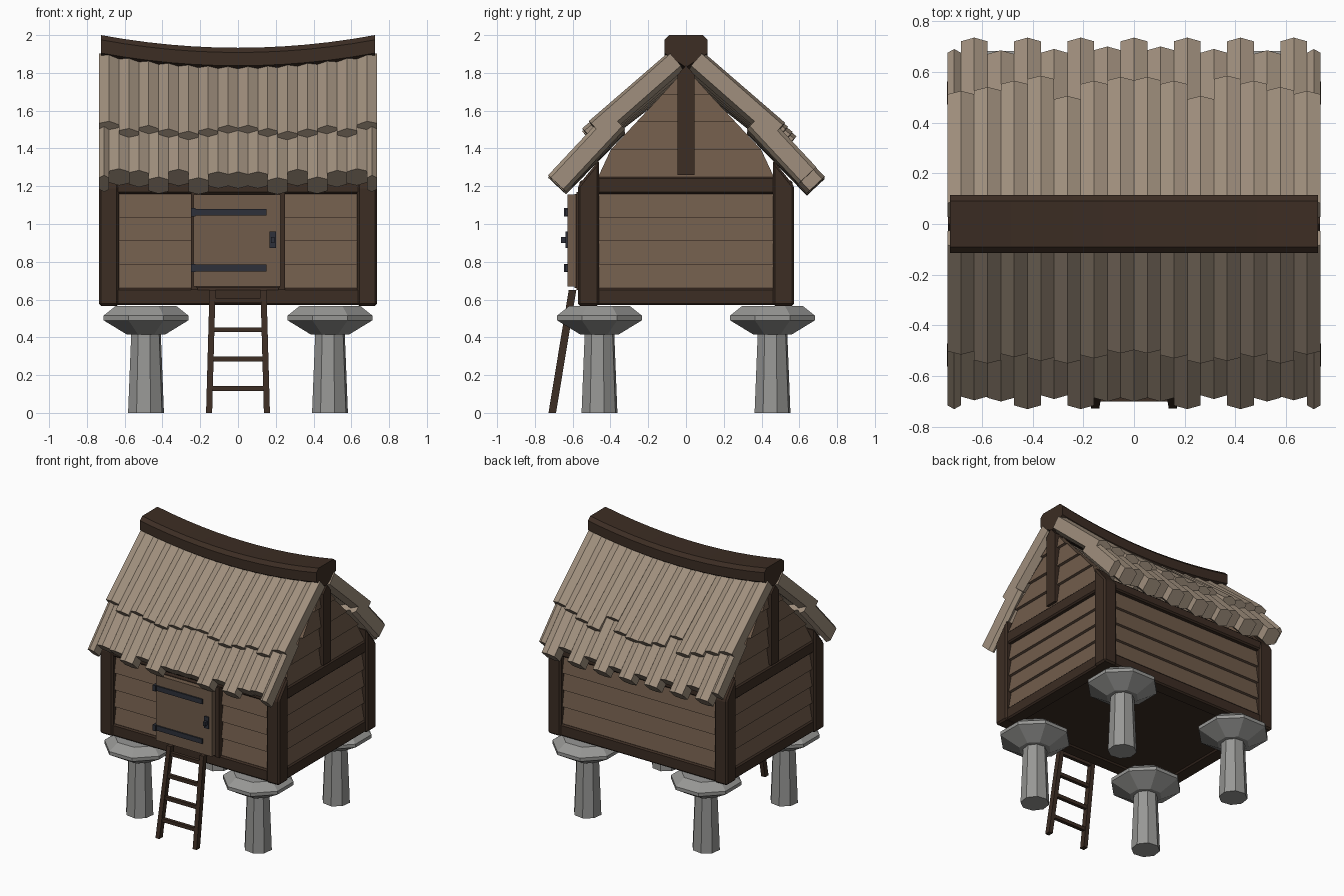
import bpy, bmesh, math
from mathutils import Vector

cube = bpy.data.objects.get("Cube")
if cube:
    bpy.data.objects.remove(cube, do_unlink=True)


def material(name, r, g, b):
    m = bpy.data.materials.new(name)
    m.use_nodes = True
    m.diffuse_color = (r, g, b, 1)
    m.node_tree.nodes["Principled BSDF"].inputs["Base Color"].default_value = (r, g, b, 1)
    return m


ROOF = material("weathered roof wood", 0.35, 0.275, 0.205)
WALL = material("wall wood", 0.165, 0.107, 0.07)
BEAM = material("dark beam wood", 0.045, 0.026, 0.017)
STONE = material("grey stone", 0.31, 0.31, 0.3)
IRON = material("dark iron", 0.027, 0.03, 0.042)


def loft(name, rings, mat, bevel=0):
    """Join equal rings of points into a capped solid."""
    bm = bmesh.new()
    loops = [[bm.verts.new(p) for p in ring] for ring in rings]
    n = len(loops[0])
    for a, b in zip(loops, loops[1:]):
        for i in range(n):
            j = (i + 1) % n
            bm.faces.new((a[i], a[j], b[j], b[i]))
    bm.faces.new(loops[0])
    bm.faces.new(loops[-1])
    bmesh.ops.recalc_face_normals(bm, faces=bm.faces)
    mesh = bpy.data.meshes.new(name)
    bm.to_mesh(mesh)
    bm.free()
    mesh.materials.append(mat)
    ob = bpy.data.objects.new(name, mesh)
    bpy.context.collection.objects.link(ob)
    if bevel:
        mod = ob.modifiers.new("chamfer", "BEVEL")
        mod.width = bevel
        mod.segments = 1
    return ob


def box(name, x0, x1, y0, y1, z0, z1, mat, bevel=0):
    rings = [[(x0, y0, z), (x1, y0, z), (x1, y1, z), (x0, y1, z)] for z in (z0, z1)]
    return loft(name, rings, mat, bevel)


def prism_x(name, pts, x0, x1, mat, bevel=0):
    return loft(name, [[(x, y, z) for y, z in pts] for x in (x0, x1)], mat, bevel)


def roof_limit(z):
    return max((1.82 - z) / 1.07, 0.005)


# Stone stilts with flared caps
def stilt(x, y):
    def ring(r, z, turn):
        return [(x + r * math.cos(turn + i * math.pi / 4),
                 y + r * math.sin(turn + i * math.pi / 4), z) for i in range(8)]
    loft("stilt_column", [ring(0.098, 0, 0.25), ring(0.08, 0.44, 0.25)], STONE)
    cap = [(0.11, 0.415), (0.243, 0.49), (0.243, 0.515), (0.175, 0.565)]
    loft("stilt_cap", [ring(r, z, math.pi / 8) for r, z in cap], STONE)


for sx in (-1, 1):
    for sy in (-1, 1):
        stilt(sx * 0.487, sy * 0.458)

# Dark core behind the boards, also the floor
box("floor_core", -0.68, 0.68, -0.52, 0.52, 0.58, 1.2, BEAM)

# Timber frame
for sx in (-1, 1):
    for sy in (-1, 1):
        prism_x("corner_post", [(sy * 0.46, 0.567), (sy * 0.573, 0.567),
                                (sy * 0.573, 1.2), (sy * 0.46, 1.34)],
                sx * 0.63, sx * 0.737, BEAM, 0.012)
    xs = sorted((sx * 0.62, sx * 0.725))
    box("side_sill", *xs, -0.48, 0.48, 0.57, 0.66, BEAM, 0.01)
    box("side_top_beam", *xs, -0.48, 0.48, 1.16, 1.25, BEAM, 0.01)
    post = [(-0.045, 1.26), (0.045, 1.26), (0.045, 1.79), (0, 1.84), (-0.045, 1.79)]
    prism_x("gable_post", post, sx * 0.66, sx * 0.733, BEAM)
for sy in (-1, 1):
    ys = sorted((sy * 0.46, sy * 0.565))
    box("long_sill", -0.65, 0.65, *ys, 0.57, 0.66, BEAM, 0.01)
    box("long_top_beam", -0.65, 0.65, *ys, 1.16, 1.23, BEAM, 0.01)


# Overlapping wall boards: lower edge stands proud of the one below
def long_board(sy, x0, x1, z0, z1):
    pts = [(sy * 0.5, z0), (sy * 0.552, z0), (sy * 0.53, z1), (sy * 0.5, z1)]
    prism_x("wall_board", pts, x0, x1, WALL)


def side_board(name, sx, z0, z1, limit):
    rings = []
    for s in (-1, 1):
        profile = [(0.64, z0), (0.715, z0), (0.693, z1), (0.64, z1)]
        rings.append([(sx * x, s * limit(z), z) for x, z in profile])
    loft(name, rings, WALL)


for i in range(4):
    z0, z1 = 0.66 + i * 0.125, 0.785 + i * 0.125
    long_board(1, -0.64, 0.64, z0, z1)
    for sx in (-1, 1):
        long_board(-1, *sorted((sx * 0.23, sx * 0.64)), z0, z1)
        side_board("side_board", sx, z0, z1, lambda z: 0.47)
        g = 1.25 + i * 0.145
        side_board("gable_board", sx, g, min(g + 0.145, 1.82),
                   lambda z: min(0.465, roof_limit(z)))

# Door with frame, strap hinges and latch
for sx in (-1, 1):
    box("door_jamb", *sorted((sx * 0.215, sx * 0.25)), -0.58, -0.5, 0.65, 1.17, BEAM)
box("door", -0.235, 0.225, -0.628, -0.585, 0.67, 1.155, WALL)
box("door_backing", -0.22, 0.22, -0.59, -0.51, 0.66, 1.16, BEAM)
for z in (0.767, 1.062):
    box("hinge_strap", -0.25, 0.15, -0.638, -0.62, z - 0.018, z + 0.018, IRON)
    box("hinge_knuckle", -0.25, -0.225, -0.645, -0.57, z - 0.022, z + 0.022, IRON)
box("latch_plate", 0.168, 0.202, -0.637, -0.62, 0.873, 0.96, IRON)
box("latch_knob", 0.176, 0.194, -0.662, -0.63, 0.9, 0.93, IRON)


# Ladder
def rail_y(z):
    return -0.708 + z * 0.165


for sx in (-1, 1):
    rings = []
    for z, x in ((0, 0.153), (0.65, 0.135)):
        y = rail_y(z)
        rings.append([(sx * x + a * 0.016, y + b * 0.02, z)
                      for a, b in ((-1, -1), (1, -1), (1, 1), (-1, 1))])
    loft("ladder_rail", rings, BEAM)
for i in range(4):
    z = 0.13 + i * 0.155
    y = rail_y(z)
    box("ladder_rung", -0.145, 0.145, y - 0.013, y + 0.013, z - 0.013, z + 0.013, BEAM)


# Roof planks: six-sided rods in two overlapping courses, sagging to the middle
def plank(name, x, half, side, start, slope, tip, edge, sags):
    along = Vector((math.cos(slope), -math.sin(slope)))
    normal = Vector((math.sin(slope), math.cos(slope)))
    start = Vector(start)
    end = start + along * ((tip - normal.x * (edge + 0.02) - start.x) / along.x)
    bump = edge + 0.02
    section = [(-half, -edge), (0, -bump), (half, -edge),
               (half, edge), (0, bump), (-half, edge)]
    rings = []
    for centre, sag in zip((start, end), sags):
        ring = []
        for dx, h in section:
            p = centre + normal * h
            drop = sag * (1 - ((x + dx) / 0.735) ** 2)
            ring.append((x + dx, side * p.x, p.y - drop))
        rings.append(ring)
    loft(name, rings, ROOF)


PITCH = 0.105
UPPER = {-1: (0.50, 0.52, 0.54, 0.53, 0.515, 0.54, 0.505),
         1: (0.57, 0.555, 0.495, 0.575, 0.555, 0.53, 0.515)}
LOWER = {-1: (0.70, 0.70, 0.73, 0.69, 0.73, 0.70, 0.695, 0.73),
         1: (0.735, 0.70, 0.735, 0.69, 0.735, 0.685, 0.735, 0.69)}
for side in (-1, 1):
    for i, tip in enumerate(UPPER[side]):
        for sx in (-1, 1):
            plank("upper_roof_plank", sx * (i + 0.5) * PITCH, PITCH / 2, side,
                  (0.055, 1.87), math.radians(41.3), tip + 0.01, 0.042, (0.075, 0.03))
    for i, tip in enumerate(LOWER[side]):
        x, half = (i * PITCH, PITCH / 2) if i < 7 else (0.709, 0.026)
        for sx in ((-1, 1) if i else (1,)):
            plank("lower_roof_plank", sx * x, half, side,
                  (0.37, 1.55), math.radians(47), tip, 0.045, (0.03, 0.015))

# Sagging ridge beam
ridge = [(0, 1.83), (0.115, 1.905), (0.115, 1.975), (0.09, 2.0),
         (-0.09, 2.0), (-0.115, 1.975), (-0.115, 1.905)]
rings = []
for i in range(13):
    t = i / 6 - 1
    rings.append([(t * 0.725, y, z - 0.067 * (1 - t * t)) for y, z in ridge])
loft("ridge_beam", rings, BEAM)
